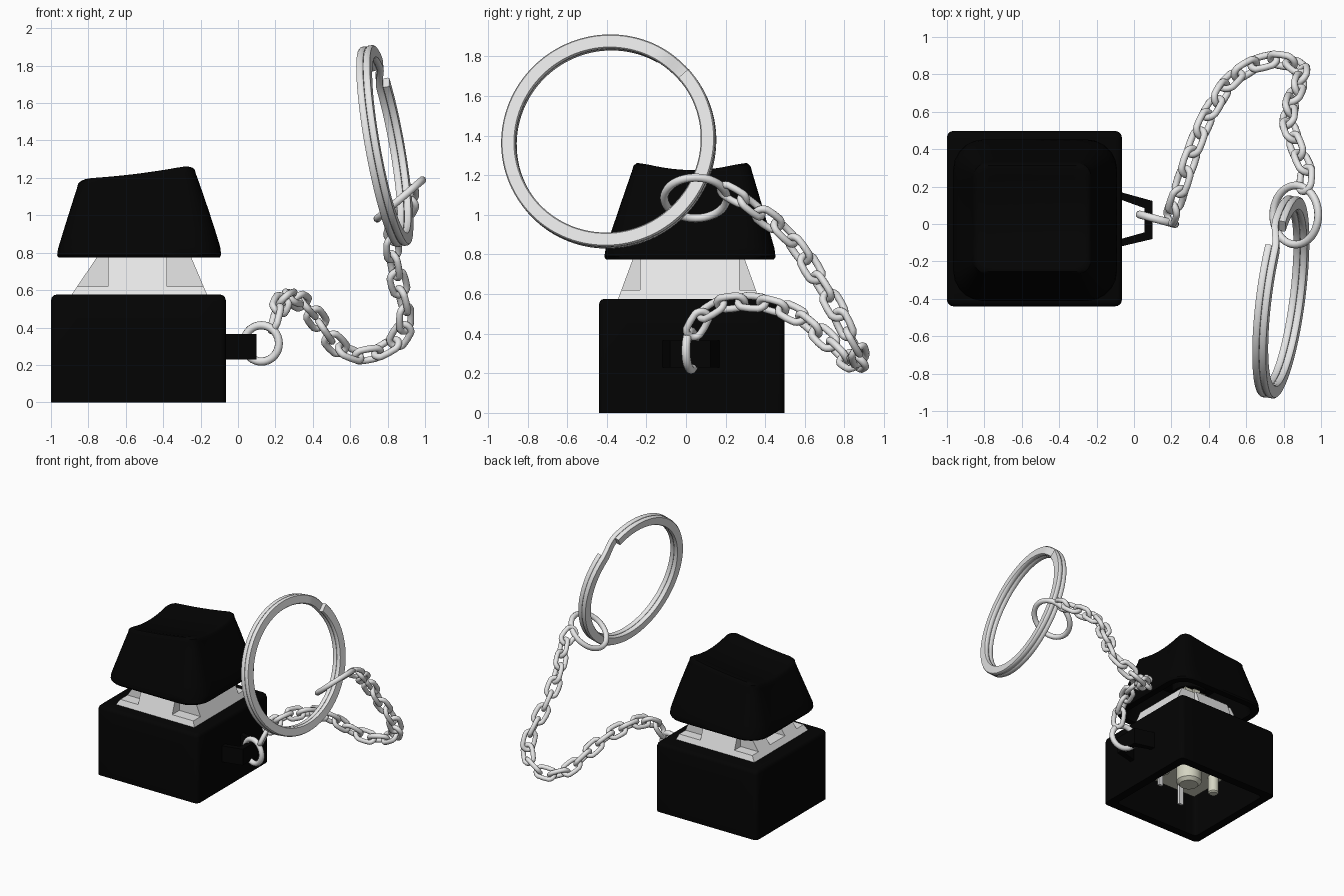
import bpy, bmesh, math
from mathutils import Vector, Quaternion

if "Cube" in bpy.data.objects:
    bpy.data.objects.remove(bpy.data.objects["Cube"])


def material(name, *rgb):
    m = bpy.data.materials.new(name)
    m.use_nodes = True
    m.diffuse_color = (*rgb, 1)
    m.node_tree.nodes["Principled BSDF"].inputs["Base Color"].default_value = (*rgb, 1)
    return m


BLACK = material("black plastic", 0.001, 0.001, 0.001)
CLEAR = material("pale grey housing", 0.8, 0.8, 0.8)
CREAM = material("cream plastic", 0.66, 0.66, 0.54)
STEEL = material("light steel", 0.8, 0.8, 0.8)


def finish(name, bm, mat, angle=35):
    bmesh.ops.recalc_face_normals(bm, faces=bm.faces)
    mesh = bpy.data.meshes.new(name)
    bm.to_mesh(mesh)
    bm.free()
    mesh.materials.append(mat)
    ob = bpy.data.objects.new(name, mesh)
    bpy.context.collection.objects.link(ob)
    bpy.ops.object.select_all(action='DESELECT')
    bpy.context.view_layer.objects.active = ob
    ob.select_set(True)
    bpy.ops.object.shade_smooth_by_angle(angle=math.radians(angle))


def loft(name, loops, mat, angle=35):
    """Skin matching closed loops and cap both ends."""
    bm = bmesh.new()
    rings = [[bm.verts.new(p) for p in loop] for loop in loops]
    for a, b in zip(rings, rings[1:]):
        for i in range(len(a)):
            bm.faces.new((a[i - 1], a[i], b[i], b[i - 1]))
    bm.faces.new(rings[0])
    bm.faces.new(rings[-1])
    finish(name, bm, mat, angle)


def flat(points, z):
    return [(x, y, z) for x, y in points]


def rounded(x0, x1, y0, y1, r, arc=5, side=8):
    """Rounded rectangle with evenly divided straight sides."""
    pts = []
    corners = [(x1 - r, y1 - r), (x0 + r, y1 - r), (x0 + r, y0 + r), (x1 - r, y0 + r)]
    for k, (cx, cy) in enumerate(corners):
        for j in range(arc + 1):
            a = math.pi / 2 * (k + j / arc)
            pts.append((cx + r * math.cos(a), cy + r * math.sin(a)))
        nx, ny = corners[(k + 1) % 4]
        a = math.pi / 2 * (k + 1)
        px, py = pts[-1]
        qx, qy = nx + r * math.cos(a), ny + r * math.sin(a)
        pts += [(px + (qx - px) * j / side, py + (qy - py) * j / side) for j in range(1, side)]
    return pts


def box(name, x0, x1, y0, y1, z0, z1, mat):
    pts = [(x0, y0), (x1, y0), (x1, y1), (x0, y1)]
    loft(name, [flat(pts, z0), flat(pts, z1)], mat)


def cylinder(name, x, y, z0, z1, r, mat, tip):
    def circle(rad, z):
        return [(x + rad * math.cos(i * math.pi / 12), y + rad * math.sin(i * math.pi / 12), z)
                for i in range(24)]
    loft(name, [circle(r - tip, z0), circle(r, z0 + tip), circle(r, z1)], mat)


CX, CY = -0.535, 0.02

# Base: box hollowed from below, soft top edge
BX0, BX1, BY0, BY1 = -1.0, -0.065, -0.44, 0.497


def base_loop(inset, z, r=0.035):
    return flat(rounded(BX0 + inset, BX1 - inset, BY0 + inset, BY1 - inset, r), z)


loft("base", [base_loop(0.07, 0.52), base_loop(0.07, 0), base_loop(0, 0), base_loop(0, 0.545),
              base_loop(0.005, 0.562), base_loop(0.015, 0.572), base_loop(0.03, 0.576, 0.02)], BLACK)

# Strap bracket on the left side
bracket = [(-0.07, 0.17), (0.1, 0.123), (0.1, -0.08), (-0.07, -0.12),
           (-0.07, -0.08), (0.055, -0.045), (0.055, 0.085), (-0.07, 0.13)]
loft("strap_bracket", [flat(bracket, 0.23), flat(bracket, 0.365)], BLACK)


# Switch housing: sloped flange and a cross-shaped top with a slot on the right side
def slope(z):
    d = z - 0.575
    return -0.89 + 0.675 * d, -0.165 - 0.425 * d, -0.343 + 0.37 * d, 0.369 - 0.36 * d


def flange(z):
    x0, x1, y0, y1 = slope(z)
    return flat([(x0, y0), (x1, y0), (x1, y1), (x0, y1)], z)


def cross(z):
    x0, x1, y0, y1 = slope(z)
    a, b, c, d = -0.695, -0.38, -0.232, 0.27
    s, t, back = 0.12, -0.08, -0.6
    return flat([(a, y0), (b, y0), (b, c), (x1, c), (x1, d), (b, d), (b, y1), (a, y1), (a, d),
                 (x0, d), (x0, s), (back, s), (back, t), (x0, t), (x0, c), (a, c)], z)


loft("housing_flange", [flange(0.57), flange(0.62)], CLEAR)
loft("housing_top", [cross(0.615), cross(0.79)], CLEAR)
box("slot_insert", -0.69, -0.59, -0.07, 0.11, 0.61, 0.72, CREAM)

# Switch underside: body, guide posts and contact pins
box("switch_body", CX - 0.33, CX + 0.33, CY - 0.33, CY + 0.33, 0.3, 0.55, CREAM)
cylinder("centre_post", CX, CY, 0.14, 0.32, 0.097, CREAM, 0.025)
for side, label in ((-1, "right"), (1, "left")):
    cylinder(label + "_guide_post", CX + side * 0.247, CY, 0.15, 0.32, 0.041, CREAM, 0.01)
for label, dx, dy in (("right", -0.123, -0.247), ("left", 0.185, -0.123)):
    box(label + "_contact_pin", CX + dx - 0.02, CX + dx + 0.02, CY + dy - 0.01, CY + dy + 0.01,
        0.12, 0.32, STEEL)

# Slider and stem joining switch to keycap
box("slider", CX - 0.1, CX + 0.1, CY - 0.08, CY + 0.08, 0.77, 0.95, CREAM)
box("stem_long", CX - 0.1, CX + 0.1, CY - 0.03, CY + 0.03, 0.9, 1.08, CREAM)
box("stem_cross", CX - 0.03, CX + 0.03, CY - 0.1, CY + 0.1, 0.9, 1.08, CREAM)
cylinder("keycap_socket", CX, CY, 0.94, 1.13, 0.13, BLACK, 0.005)


# Keycap: hollow tapered shell with a tilted, scooped top
def top_z(x, y):
    s = (x + 0.84) / 0.6
    scoop = 1 - min(1, ((y - 0.03) / 0.28) ** 2)
    return 1.2 + 0.03 * s + 0.045 * s * s - 0.045 * scoop


LOW, HIGH = (-0.967, -0.09, -0.412, 0.452), (-0.862, -0.225, -0.272, 0.332)


def bounds(f, inset=0.0):
    b = [lo + (hi - lo) * f for lo, hi in zip(LOW, HIGH)]
    return b[0] + inset, b[1] - inset, b[2] + inset, b[3] - inset


cap = [flat(rounded(*bounds(0.75, 0.06), 0.05), 1.09),
       flat(rounded(*bounds(0, 0.06), 0.11), 0.775),
       flat(rounded(*bounds(0, 0.008), 0.16), 0.775)]
for f in (0.03, 0.12, 0.3, 0.5, 0.7, 0.88, 1):
    shape = rounded(*bounds(max(0, f - 0.08) / 0.92), 0.165 - 0.085 * f)
    cap.append([(x, y, 0.775 + f * (top_z(x, y) - 0.815)) for x, y in shape])
for inset, drop in ((0.006, 0.018), (0.018, 0.005), (0.035, 0)):
    cap.append([(x, y, top_z(x, y) - drop) for x, y in rounded(*bounds(1, inset), 0.07)])
mx, my = (HIGH[0] + HIGH[1]) / 2, (HIGH[2] + HIGH[3]) / 2
rim = [(x, y) for x, y, z in cap[-1]]
for k in (0.85, 0.7, 0.55, 0.4, 0.25, 0.1, 0.02):
    pts = [(mx + (x - mx) * k, my + (y - my) * k) for x, y in rim]
    cap.append([(x, y, top_z(x, y)) for x, y in pts])
loft("keycap", cap, BLACK, 40)


# Wire rings and chain links
def wire_loop(name, centre, rot, major, minor, stretch=0.0, seg=20):
    """Round wire loop in its local XY plane, optionally stretched along X."""
    loops = []
    bm = bmesh.new()
    for i in range(seg):
        a = 2 * math.pi * i / seg
        c, s = math.cos(a), math.sin(a)
        shift = 0 if abs(c) < 1e-4 else math.copysign(stretch, c)
        ring = []
        for j in range(10):
            b = math.pi * j / 5
            r = major + minor * math.cos(b)
            p = Vector((r * c + shift, r * s, minor * math.sin(b)))
            ring.append(bm.verts.new(rot @ p + Vector(centre)))
        loops.append(ring)
    for i in range(seg):
        for j in range(10):
            bm.faces.new((loops[i - 1][j - 1], loops[i][j - 1], loops[i][j], loops[i - 1][j]))
    finish(name, bm, STEEL, 60)


def facing(*normal):
    return Vector(normal).to_track_quat('Z', 'Y')


wire_loop("bracket_ring", (0.125, 0.025, 0.315), facing(0.27, 1, 0), 0.097, 0.022, seg=36)
wire_loop("upper_ring", (0.865, 0.048, 1.085), facing(-0.65, 0, 0.76), 0.158, 0.021, seg=40)

path = [Vector(p) for p in (
    (.19, .03, .40), (.22, .10, .52), (.25, .2, .56), (.29, .32, .565), (.34, .465, .54),
    (.40, .59, .475), (.46, .69, .39), (.52, .78, .30), (.61, .84, .245), (.70, .88, .25),
    (.80, .88, .28), (.88, .855, .35), (.905, .79, .44), (.885, .76, .54), (.86, .69, .63),
    (.835, .64, .72), (.825, .58, .82), (.825, .53, .88), (.85, .455, .95), (.885, .37, 1.01),
    (.925, .28, 1.08), (.915, .19, 1.13))]
total = sum((b - a).length for a, b in zip(path, path[1:]))


def along(d):
    for a, b in zip(path, path[1:]):
        step = (b - a).length
        if d <= step:
            return a.lerp(b, d / step)
        d -= step
    return path[-1]


LINKS = 22
for i in range(LINKS):
    p, q = along(total * i / LINKS), along(total * (i + 1) / LINKS)
    roll = Quaternion((1, 0, 0), math.radians(45 if i % 2 else -45))
    wire_loop("chain_link", (p + q) / 2, (q - p).to_track_quat('X', 'Z') @ roll, 0.043, 0.0185, 0.03)

# Split key ring: two flat coils joined by a short step
n = Vector((1, -0.13, 0.18)).normalized()
u = Vector((0, 1, 0))
u = (u - n * u.dot(n)).normalized()
v = n.cross(u)
centre = Vector((0.785, -0.39, 1.37))
coils = []
for deg in range(9, 712, 3):
    t = min(1, max(0, (deg - 349) / 22))
    lift = 0.019 * (2 * t * t * (3 - 2 * t) - 1)
    a = math.radians(50 + deg)
    out = u * math.cos(a) + v * math.sin(a)
    section = [(0.036, 0.01), (0.03, 0.018), (-0.03, 0.018), (-0.036, 0.01)]
    section += [(-r, -h) for r, h in section]
    coils.append([centre + out * (0.508 + r) + n * (lift + h) for r, h in section])
loft("split_key_ring", coils, STEEL, 40)
